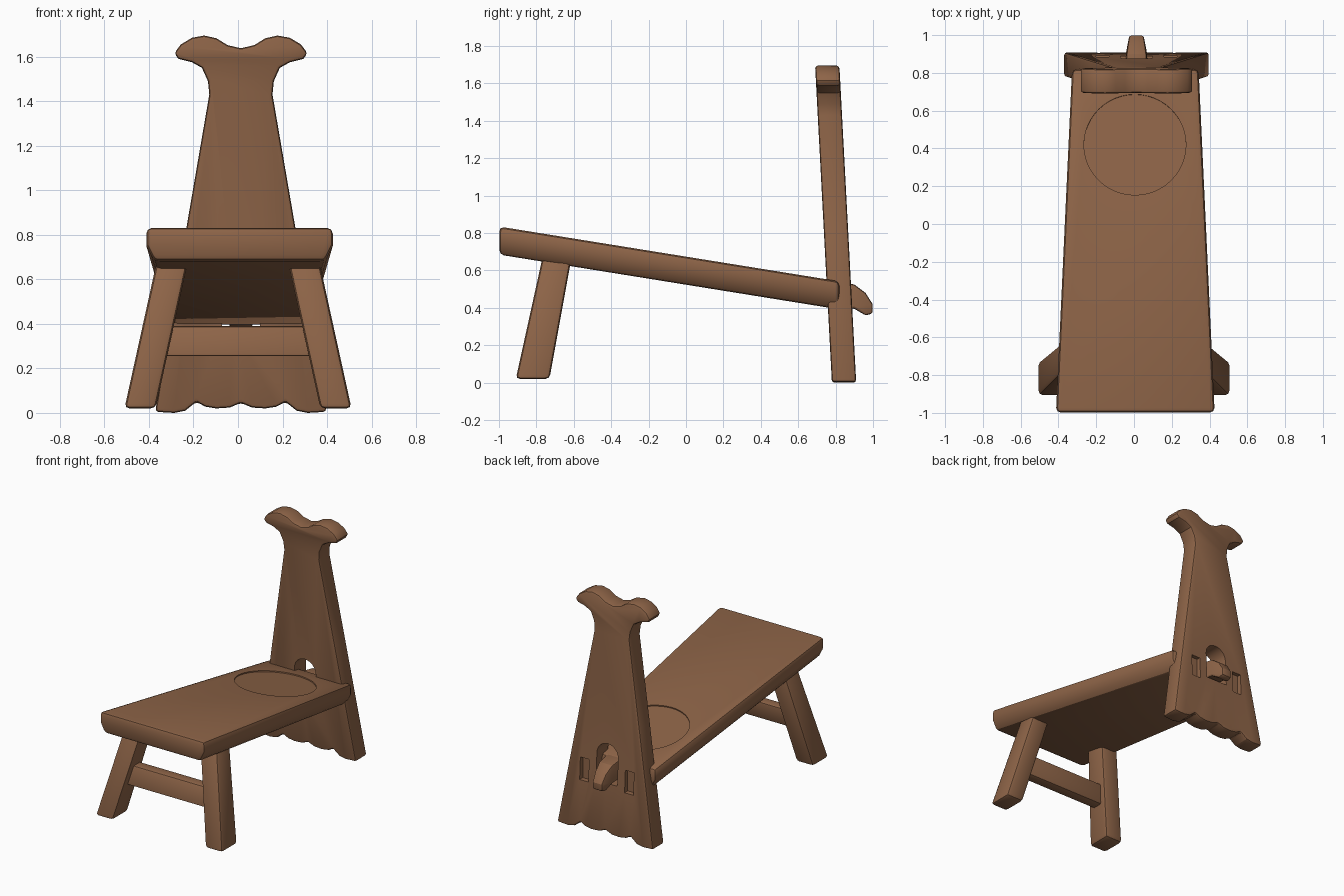
import bpy, bmesh, math

if "Cube" in bpy.data.objects:
    bpy.data.objects.remove(bpy.data.objects["Cube"])

wood = bpy.data.materials.new("brown wood")
wood.use_nodes = True
BROWN = (0.27, 0.128, 0.064, 1)
wood.diffuse_color = BROWN
for node in wood.node_tree.nodes:
    if node.type == "BSDF_PRINCIPLED":
        node.inputs["Base Color"].default_value = BROWN


def loft(name, rings):
    """Solid skinned through rings with equal point counts."""
    bm = bmesh.new()
    loops = [[bm.verts.new(p) for p in ring] for ring in rings]
    n = len(loops[0])
    for a, b in zip(loops, loops[1:]):
        for i in range(n):
            j = (i + 1) % n
            bm.faces.new((a[i], a[j], b[j], b[i]))
    bm.faces.new(loops[0])
    bm.faces.new(loops[-1])
    bmesh.ops.recalc_face_normals(bm, faces=bm.faces[:])
    mesh = bpy.data.meshes.new(name)
    bm.to_mesh(mesh)
    bm.free()
    obj = bpy.data.objects.new(name, mesh)
    bpy.context.collection.objects.link(obj)
    mesh.materials.append(wood)
    return obj


def activate(obj):
    bpy.ops.object.select_all(action="DESELECT")
    obj.select_set(True)
    bpy.context.view_layer.objects.active = obj


def finish(obj, bevel, cutters=()):
    """Worn edges, then cut-outs, then shading."""
    mod = obj.modifiers.new("worn edges", "BEVEL")
    mod.width = bevel
    mod.segments = 2
    mod.limit_method = "ANGLE"
    mod.angle_limit = math.radians(40)
    activate(obj)
    bpy.ops.object.modifier_apply(modifier=mod.name)
    for cutter in cutters:
        mod = obj.modifiers.new("cut", "BOOLEAN")
        mod.operation = "DIFFERENCE"
        mod.solver = "EXACT"
        mod.object = cutter
        bpy.ops.object.modifier_apply(modifier=mod.name)
        bpy.data.objects.remove(cutter)
    activate(obj)
    bpy.ops.object.shade_smooth_by_angle(angle=math.radians(25))


def box_ring(x0, x1, y0, y1, z):
    return [(x0, y0, z), (x1, y0, z), (x1, y1, z), (x0, y1, z)]


# Sloping seat plank, narrowing towards the back
def seat_top(y):
    return 0.674 - 0.161 * y


def seat_ring(y, w):
    top = seat_top(y)
    half = [(w, top), (w, top - 0.08), (w - 0.035, top - 0.15)]
    ring = half + [(-x, z) for x, z in reversed(half)]
    return [(x + 0.007, y, z) for x, z in ring]


seat = loft("seat", [seat_ring(-0.998, 0.42), seat_ring(0.82, 0.335)])

# Shallow round hollow in the seat
bpy.ops.mesh.primitive_cylinder_add(
    vertices=48, radius=0.27, depth=0.016, location=(0.005, 0.42, seat_top(0.42)),
    rotation=(-math.atan(0.161), 0, 0))
hollow = bpy.context.object
hollow.hide_render = True
hollow.data.materials.append(wood)
finish(seat, 0.025, [hollow])

# Back board: half outline from the middle of the foot up to the horned crest
half = [(0, 0.045), (0.05, 0.024), (0.11, 0.02), (0.16, 0.028), (0.20, 0.05),
        (0.25, 0.01), (0.30, 0), (0.385, 0.005), (0.245, 0.83), (0.142, 1.43),
        (0.148, 1.49), (0.175, 1.55), (0.22, 1.575), (0.28, 1.59), (0.30, 1.615),
        (0.27, 1.655), (0.22, 1.685), (0.165, 1.695), (0.11, 1.683), (0.06, 1.652),
        (0, 1.638)]
outline = half + [(-x, z) for x, z in reversed(half[1:-1])]


def board_ring(offset):
    return [(x + 0.013, 0.845 - 0.053 * z + offset, z) for x, z in outline]


board = loft("back_board", [board_ring(-0.065), board_ring(0.065)])

# Arched opening through the board
arch = [(-0.085, 0.38), (0.085, 0.38)]
arch += [(0.085 * math.cos(a), 0.575 + 0.085 * math.sin(a))
         for a in [math.pi * i / 12 for i in range(13)]]
cutters = [loft("arch_cutter", [[(x + 0.013, y, z) for x, z in arch] for y in (0.6, 1.1)])]

# Recessed sockets either side of the opening
for side in (-1, 1):
    x = 0.013 + side * 0.18
    cutters.append(loft("socket_cutter", [box_ring(x - 0.035, x + 0.035, 0.855, 1.1, z)
                                          for z in (0.35, 0.51)]))
for cutter in cutters:
    cutter.hide_render = True
finish(board, 0.015, cutters)

# Hooked tongue of the seat passing through the opening
side_view = [(0.78, 0.545), (0.90, 0.525), (0.96, 0.48), (0.998, 0.42),
             (0.998, 0.37), (0.96, 0.36), (0.90, 0.395), (0.78, 0.405)]
tongue = loft("seat_tongue", [
    [(0.013 + s * (0.062 - 0.16 * max(0, y - 0.85)), y, z) for y, z in side_view]
    for s in (-1, 1)])
finish(tongue, 0.012)

# Splayed front legs
for side, label in ((1, "left"), (-1, "right")):
    rings = [box_ring(0.37, 0.51, -0.91, -0.73, 0.02),
             box_ring(0.225, 0.365, -0.765, -0.61, 0.68)]
    leg = loft("front_leg_" + label, [[(side * x, y, z) for x, y, z in r] for r in rings])
    finish(leg, 0.022)

# Stretcher between the legs
stretcher = loft("leg_stretcher", [
    [(side * (0.40 - 0.22 * (z - 0.25)), y, z)
     for y, z in ((-0.81, 0.255), (-0.73, 0.255), (-0.70, 0.39), (-0.78, 0.39))]
    for side in (-1, 1)])
finish(stretcher, 0.012)
